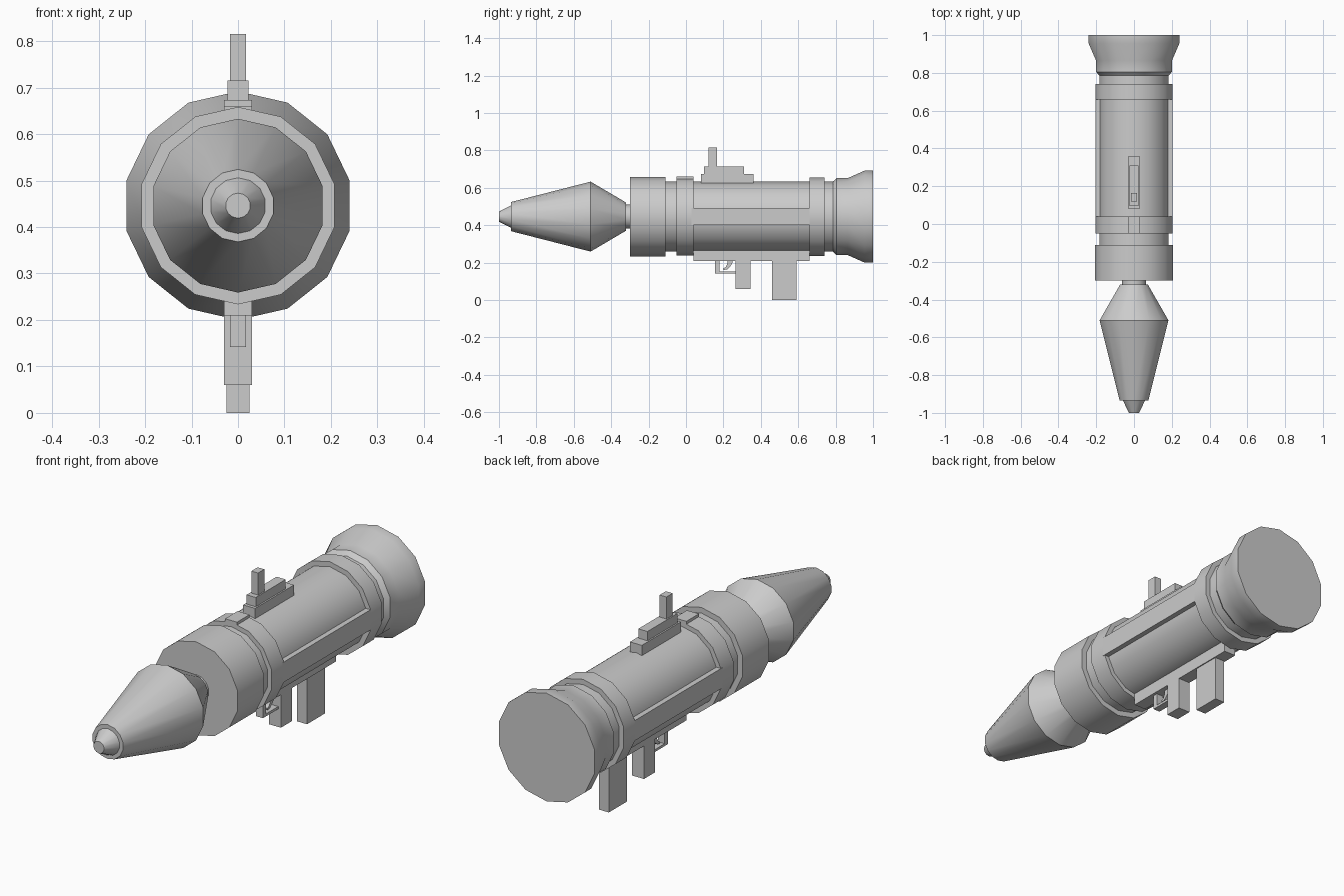
import bpy, bmesh, math

if "Cube" in bpy.data.objects:
    bpy.data.objects.remove(bpy.data.objects["Cube"])

CZ, N = 0.446, 14   # tube axis height, sides of every round part


def finish(name, bm, smooth=False):
    bmesh.ops.recalc_face_normals(bm, faces=bm.faces)
    me = bpy.data.meshes.new(name)
    bm.to_mesh(me)
    bm.free()
    ob = bpy.data.objects.new(name, me)
    bpy.context.collection.objects.link(ob)
    if smooth:
        bpy.ops.object.select_all(action='DESELECT')
        ob.select_set(True)
        bpy.context.view_layer.objects.active = ob
        bpy.ops.object.shade_smooth_by_angle(angle=math.radians(30))
    return ob


def lathe(name, profile):
    """Revolve (y, radius) points around the tube axis, capped at both ends."""
    bm = bmesh.new()
    rings = []
    for y, r in profile:
        angles = [2 * math.pi * i / N for i in range(N)]
        rings.append([bm.verts.new((r * math.sin(a), y, CZ + r * math.cos(a))) for a in angles])
    for a, b in zip(rings, rings[1:]):
        for i in range(N):
            j = (i + 1) % N
            bm.faces.new((a[i], a[j], b[j], b[i]))
    bm.faces.new(rings[0])
    bm.faces.new(rings[-1])
    return finish(name, bm, True)


def prism(name, outline, x0, x1):
    """Extrude a (y, z) outline across x."""
    bm = bmesh.new()
    face = bm.faces.new([bm.verts.new((x0, y, z)) for y, z in outline])
    ext = bmesh.ops.extrude_face_region(bm, geom=[face])
    for v in ext['geom']:
        if isinstance(v, bmesh.types.BMVert):
            v.co.x = x1
    return finish(name, bm)


def block(name, half, y0, y1, z0, z1):
    return prism(name, [(y0, z0), (y1, z0), (y1, z1), (y0, z1)], -half, half)


# Projectile with stepped nose and stem
lathe("warhead", [(-1, .027), (-.935, .06), (-.935, .078), (-.51, .187), (-.32, .075)])
lathe("warhead_stem", [(-.33, .064), (-.29, .064)])

# Tube, collars and flared rear
lathe("tube", [(-.12, .187), (.79, .187)])
lathe("muzzle_collar", [(-.30, .2125), (-.11, .2125)])
lathe("front_band", [(-.05, .208), (.04, .208)])
lathe("rear_band", [(.66, .21), (.74, .21)])
lathe("exhaust_flare", [(.785, .187), (.805, .206), (.865, .206), (.955, .246), (1, .246)])

# Raised side strips, one tube facet wide
for side, s in (("left", -1), ("right", 1)):
    prism(side + "_strip", [(.03, .4), (.67, .4), (.67, .492), (.03, .492)], s * .17, s * .204)

# Sight on top
block("band_tab", .03, -.05, .04, .62, .66)
block("sight_base", .03, .08, .36, .61, .673)
block("sight_rail", .023, .095, .31, .673, .715)
block("sight_post", .017, .12, .165, .715, .815)

# Underside rail and grips
block("bottom_rail", .03, .04, .66, .21, .275)
block("front_grip", .03, .265, .345, .06, .21)
block("rear_grip", .025, .46, .59, 0, .21)

# Trigger guard and curved trigger
prism("trigger_guard", [(.155, .21), (.155, .142), (.265, .142), (.265, .153),
                        (.178, .153), (.178, .21)], -.017, .017)
prism("trigger", [(.222, .21), (.22, .19), (.212, .176), (.198, .168), (.2, .16), (.22, .164),
                  (.236, .178), (.247, .196), (.25, .21)], -.009, .009)
